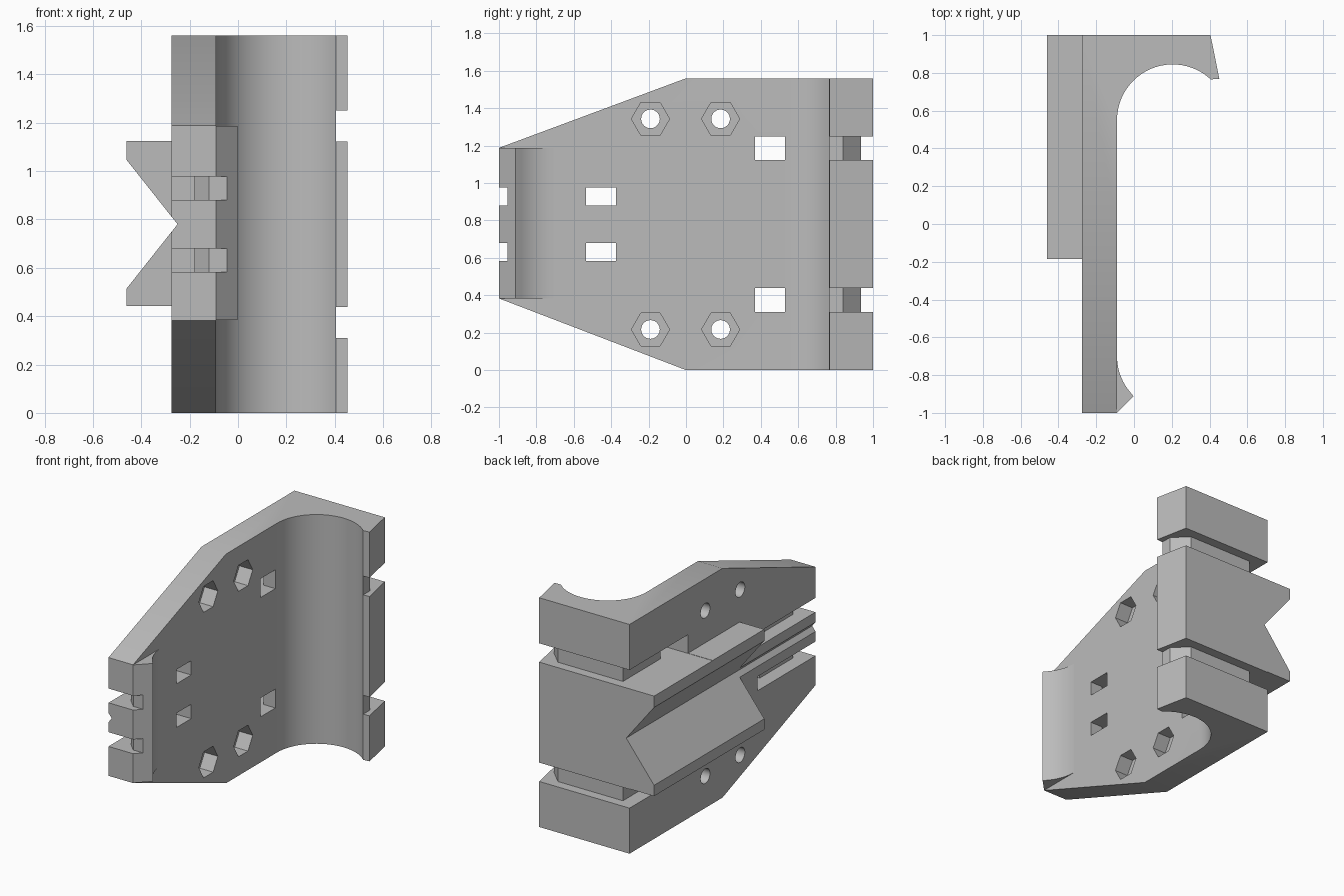
import bpy, math
from mathutils import Matrix

cube = bpy.data.objects.get("Cube")
if cube:
    bpy.data.objects.remove(cube)

grey = bpy.data.materials.new("plain grey")
grey.use_nodes = True
colour = (0.5, 0.5, 0.5, 1)
grey.diffuse_color = colour
grey.node_tree.nodes["Principled BSDF"].inputs["Base Color"].default_value = colour


def prism(name, profile, low, high, axis="z"):
    """Extrude a 2D profile along z (xy profile), y (xz profile) or x (yz profile)."""
    place = {"z": lambda a, b, h: (a, b, h),
             "y": lambda a, b, h: (a, h, b),
             "x": lambda a, b, h: (h, a, b)}[axis]
    n = len(profile)
    verts = [place(a, b, h) for h in (low, high) for a, b in profile]
    faces = [tuple(reversed(range(n))), tuple(range(n, 2 * n))]
    faces += [(i, (i + 1) % n, n + (i + 1) % n, n + i) for i in range(n)]
    mesh = bpy.data.meshes.new(name)
    mesh.from_pydata(verts, [], faces)
    area = sum(p[0] * q[1] - q[0] * p[1] for p, q in zip(profile, profile[1:] + profile[:1]))
    if (area < 0) != (axis == "y"):
        mesh.flip_normals()
    mesh.materials.append(grey)
    obj = bpy.data.objects.new(name, mesh)
    bpy.context.collection.objects.link(obj)
    return obj


def ring(a, b, radius, sides):
    return [(a + radius * math.cos(math.tau * i / sides),
             b + radius * math.sin(math.tau * i / sides)) for i in range(sides)]


def arc(cx, cy, radius, start, end, steps):
    angles = [math.radians(start + (end - start) * i / steps) for i in range(steps + 1)]
    return [(cx + radius * math.cos(t), cy + radius * math.sin(t)) for t in angles]


def combine(target, tool, operation):
    """Apply a boolean and remove the tool."""
    tool.hide_render = True
    mod = target.modifiers.new("bool", "BOOLEAN")
    mod.operation, mod.object, mod.solver = operation, tool, "EXACT"
    with bpy.context.temp_override(object=target, active_object=target):
        bpy.ops.object.modifier_apply(modifier=mod.name)
    bpy.data.objects.remove(tool)


HEIGHT, BACK, FACE = 1.56, -0.275, -0.09
MID = HEIGHT / 2

# Plate with the curved hook at its rear edge
hook = [(BACK, -1), (FACE, -1)] + arc(0.205, 0.55, 0.295, 180, 47, 24)
hook += [(0.452, 0.768), (0.405, 1), (BACK, 1)]
bracket = prism("clamp_bracket", hook, 0, HEIGHT)

# Tapered front corners
for edge, slope_end, out in ((0, 0.383, -0.3), (HEIGHT, 1.188, 1.9)):
    reach = (slope_end - edge) * 1.2 + edge
    corner = prism("corner_cut", [(0, edge), (-1.2, reach), (-1.2, out), (0, out)], -0.6, 0.6, "x")
    combine(bracket, corner, "DIFFERENCE")

# Curved lip along the front edge
lip = [(-0.15, -1), (FACE, -1), (-0.003, -0.912)] + arc(0.205, -0.7, 0.295, 223, 181, 8)
lip += [(-0.15, -0.7)]
combine(bracket, prism("front_lip", lip, 0.384, 1.187), "UNION")

# Rear rail and its lengthwise V groove
rail = [(-0.46, 0.441), (-0.2, 0.441), (-0.2, 1.124), (-0.46, 1.124)]
combine(bracket, prism("rear_rail", rail, -0.185, 1, "y"), "UNION")
groove = [(-0.25, MID), (-0.49, MID + 0.303), (-0.49, MID - 0.303)]
combine(bracket, prism("groove_cut", groove, -1.2, 1.2, "y"), "DIFFERENCE")

# Strap channels, each ending in a window through the plate
front_strap = [(-0.3, -1.1), (0.1, -1.1), (0.1, -0.955), (-0.12, -0.955), (-0.18, -0.895),
               (-0.18, -0.535), (0, -0.535), (0, -0.375), (-0.3, -0.375)]
rear_strap = [(-0.5, 0.37), (0, 0.37), (0, 0.53), (-0.18, 0.53), (-0.18, 0.935), (0.31, 0.935),
              (0.406, 0.84), (0.406, 0.7), (0.6, 0.7), (0.6, 1.1), (-0.5, 1.1)]
for path, inner, outer in ((front_strap, 0.1, 0.197), (rear_strap, 0.342, 0.47)):
    for low, high in ((MID - outer, MID - inner), (MID + inner, MID + outer)):
        combine(bracket, prism("strap_cut", path, low, high), "DIFFERENCE")

# Bolt holes with hexagonal nut pockets
for y in (-0.19, 0.185):
    for z in (MID - 0.563, MID + 0.563):
        combine(bracket, prism("bolt_cut", ring(y, z, 0.05, 24), -0.5, 0.1, "x"), "DIFFERENCE")
        combine(bracket, prism("nut_cut", ring(y, z, 0.102, 6), -0.19, 0, "x"), "DIFFERENCE")

# Smooth the curves, keep the edges sharp
bpy.ops.object.select_all(action="DESELECT")
bracket.select_set(True)
bpy.context.view_layer.objects.active = bracket
bpy.ops.object.shade_smooth_by_angle(angle=math.radians(30))
